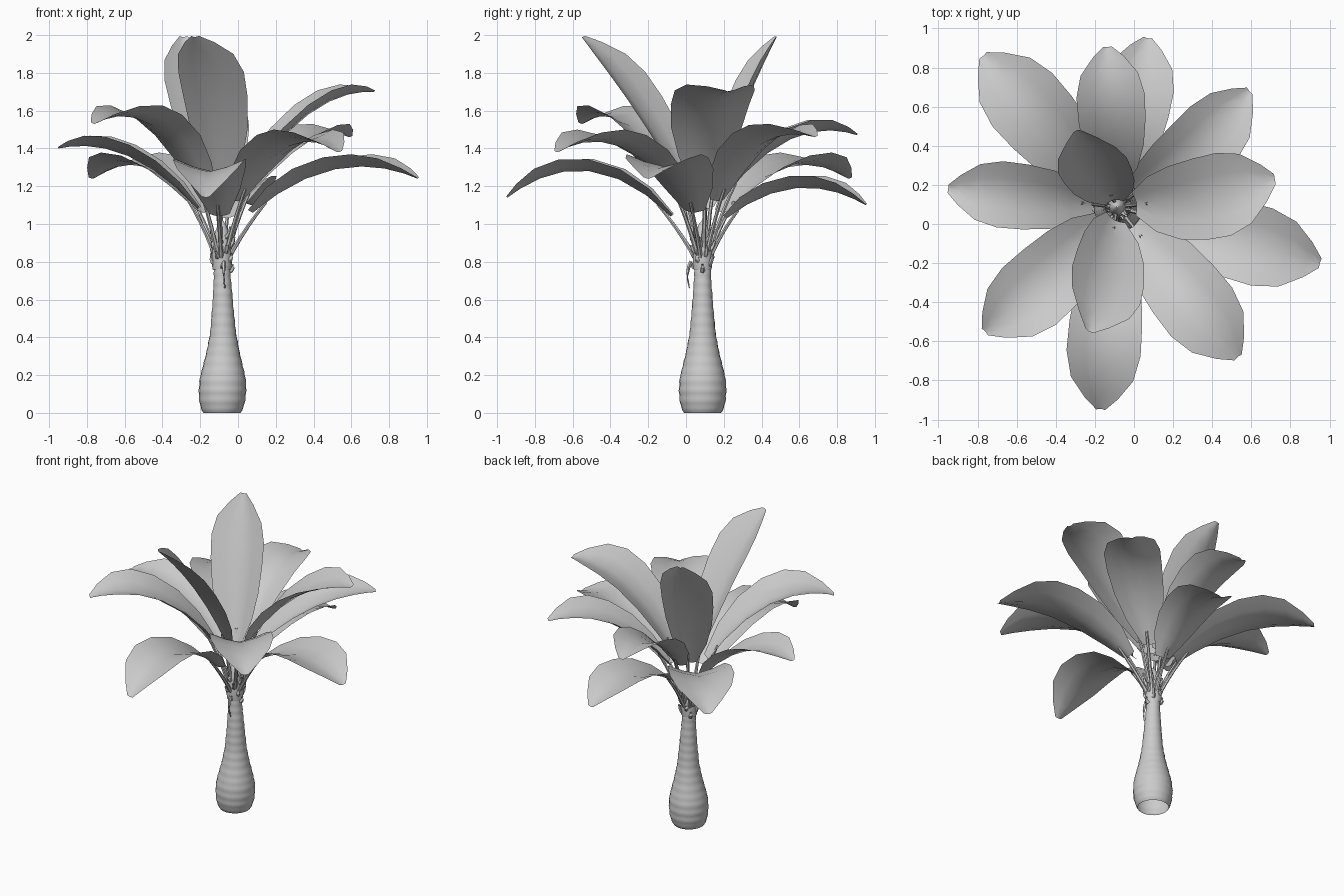
import bpy, bmesh, math, random
from mathutils import Vector, Matrix

if "Cube" in bpy.data.objects:
    bpy.data.objects.remove(bpy.data.objects["Cube"])

random.seed(4)
CX, CY = -0.085, 0.088          # trunk axis


def lerp_table(tab, t):
    for (a, va), (b, vb) in zip(tab, tab[1:]):
        if t <= b:
            return va + (vb - va) * (t - a) / (b - a)
    return tab[-1][1]


def finish(name, bm, angle=50):
    me = bpy.data.meshes.new(name)
    bm.to_mesh(me)
    bm.free()
    ob = bpy.data.objects.new(name, me)
    bpy.context.collection.objects.link(ob)
    bpy.ops.object.select_all(action='DESELECT')
    ob.select_set(True)
    bpy.context.view_layer.objects.active = ob
    bpy.ops.object.shade_smooth_by_angle(angle=math.radians(angle))
    return ob


def skin(bm, rows, closed=False):
    """Join rows of points with quads."""
    vs = [[bm.verts.new(p) for p in r] for r in rows]
    n = len(rows[0])
    for a, b in zip(vs, vs[1:]):
        for i in range(n if closed else n - 1):
            j = (i + 1) % n
            bm.faces.new((a[i], a[j], b[j], b[i]))


def ring(c, r, n, d=Vector((0, 0, 1))):
    q = d.to_track_quat('Z', 'Y')
    return [c + q @ Vector((r * math.cos(k * math.tau / n), r * math.sin(k * math.tau / n), 0))
            for k in range(n)]


def bezier(a, m, b, t):
    """Quadratic curve that passes through m at t = 0.5."""
    c = 2 * m - (a + b) / 2
    p = a * (1 - t) ** 2 + c * 2 * t * (1 - t) + b * t * t
    d = (c - a) * 2 * (1 - t) + (b - c) * 2 * t
    return p, d.normalized()


def tube(bm, a, m, b, r0, r1, n=6, segs=5):
    rows = []
    for i in range(segs + 1):
        p, d = bezier(a, m, b, i / segs)
        rows.append(ring(p, r0 + (r1 - r0) * i / segs, n, d))
    skin(bm, rows, True)


# trunk: bottle profile with faint growth rings, open underneath
profile = [(0, .098), (.02, .110), (.06, .121), (.12, .126), (.18, .122), (.24, .108),
           (.32, .088), (.42, .069), (.55, .057), (.68, .047), (.78, .042)]
bm = bmesh.new()
rows = []
for i in range(61):
    z = .78 * i / 60
    r = lerp_table(profile, z) + .0012 * math.sin(i * math.pi / 2)
    rows.append(ring(Vector((CX + .006 * math.sin(z * 4), CY, z)), r, 24))
skin(bm, rows, True)
finish("trunk", bm)

# crown core rising between the stalks
bm = bmesh.new()
skin(bm, [ring(Vector((CX, CY, z)), r, 10) for z, r in
          [(.76, .050), (.80, .054), (.88, .050), (.96, .036), (1.0, .020), (1.02, .003)]], True)
finish("crown_core", bm)

# dried leaf-base stubs around the crown
bm = bmesh.new()
for i in range(20):
    a = i * 2.4
    o = Vector((math.cos(a), math.sin(a), 0))
    c = Vector((CX, CY, .75 + .010 * i))
    h = random.uniform(.03, .06)
    tube(bm, c + o * .035, c + o * .055 + Vector((0, 0, h * .3)),
         c + o * random.uniform(.055, .07) + Vector((0, 0, h)), .016, .007, 5, 3)
c = Vector((CX + .01, CY - .06, .80))
tube(bm, c, c + Vector((0, -.02, -.06)), c + Vector((.005, -.01, -.14)), .012, .003, 5, 4)
finish("leaf_stubs", bm)

# leaves: tip x, y, z, blade start radius, start z, middle z, half width, yaw of blade, sideways bow
leaves = [
    (-.77, .86, 1.24, .15, 1.06, 1.30, .205, 0, 0),
    (-.135, .905, 1.47, .12, 1.15, 1.45, .175, 0, 0),
    (.07, .95, 1.10, .13, 1.03, 1.19, .180, 0, 0),
    (.59, .68, 1.46, .13, 1.12, 1.42, .180, 0, -.045),
    (.72, .23, 1.70, .10, 1.18, 1.58, .215, 0, -.035),
    (.95, -.20, 1.24, .17, 1.06, 1.29, .205, 0, 0),
    (.53, -.68, 1.38, .13, 1.12, 1.41, .200, 0, 0),
    (-.17, -.945, 1.14, .17, 1.04, 1.28, .190, 0, -.01),
    (-.23, -.55, 1.99, .07, 1.16, 1.64, .200, -17, .02),
    (-.76, -.55, 1.53, .12, 1.14, 1.52, .200, 0, .025),
    (-.95, .18, 1.40, .13, 1.08, 1.36, .170, 0, 0),
    (-.29, .48, 1.99, .04, 1.14, 1.60, .180, -15, 0),
]
outline = [(0, .28), (.15, .66), (.32, .88), (.5, .98), (.66, 1), (.8, .84), (.92, .45), (1, .12)]
across = (-1, -.5, 0, .5, 1)
for k, (tx, ty, tz, r0, z0, zm, w, yaw, bow) in enumerate(leaves, 1):
    axis = Vector((CX, CY, 0))
    tip = Vector((tx, ty, tz))
    out = Vector((tx - CX, ty - CY, 0)).normalized()
    side = Vector((-out.y, out.x, 0))
    start = axis + out * r0 + Vector((0, 0, z0))
    mid = (start + tip) / 2 + side * bow
    mid.z = zm
    side = Matrix.Rotation(math.radians(yaw), 3, 'Z') @ side

    # blade, cupped with its edges raised
    bm = bmesh.new()
    rows = []
    for t, f in outline:
        p, d = bezier(start, mid, tip, t)
        up = d.cross(side).normalized()
        rows.append([p + side * (s * w * f) + up * (.065 * f * abs(s) ** 1.4)
                     for s in reversed(across)])
    skin(bm, rows)
    finish(f"leaf_{k}", bm)

    # stalk from the crown to the blade
    bm = bmesh.new()
    root = axis + out * .03 + Vector((0, 0, .80 + .2 * (z0 - 1.03)))
    end, _ = bezier(start, mid, tip, .08)
    bend = (root + end) / 2 - out * .012
    tube(bm, root, bend, end, .013, .008)
    finish(f"stalk_{k}", bm)
